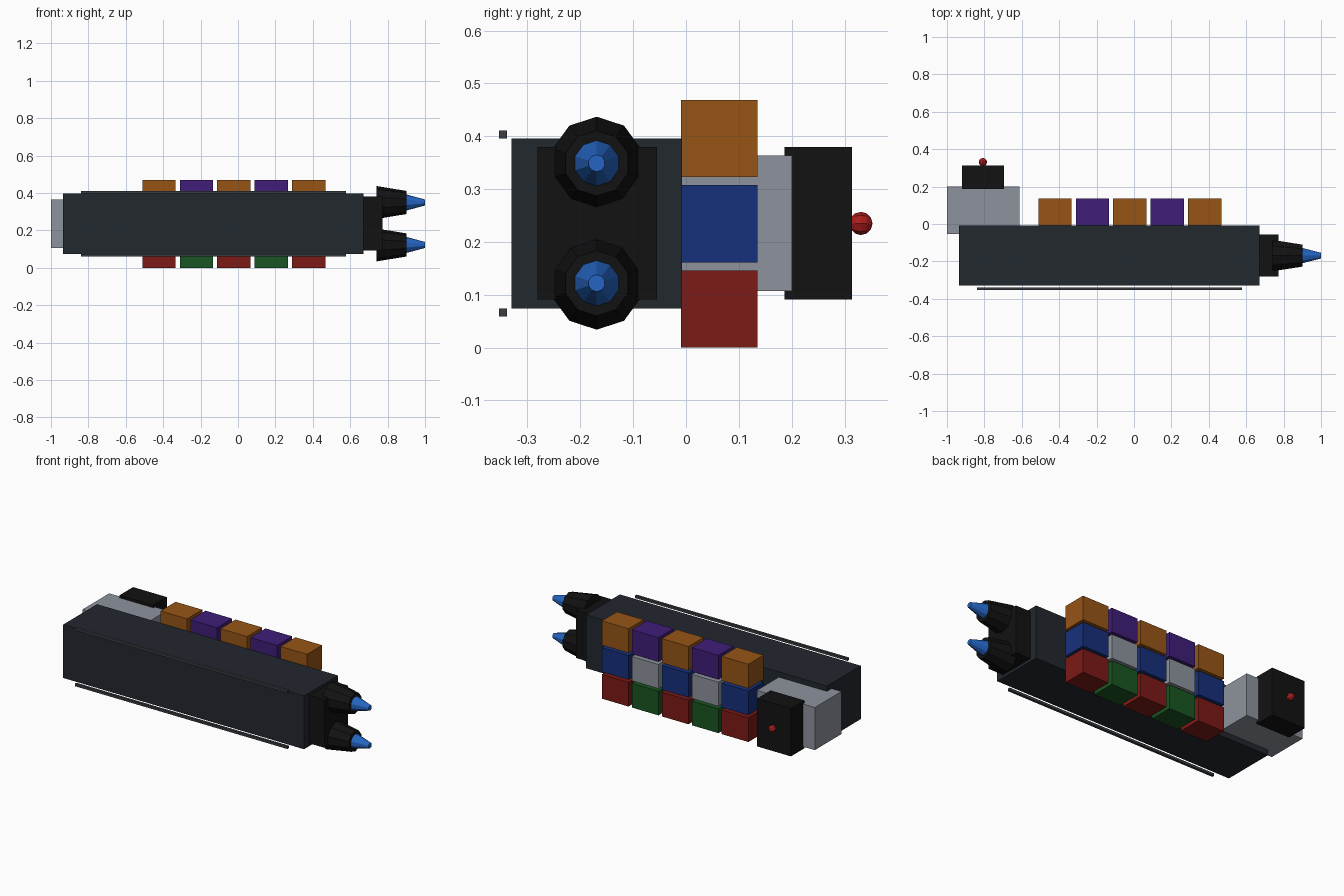
import bpy, bmesh
from mathutils import Matrix, Vector

if "Cube" in bpy.data.objects:
    bpy.data.objects.remove(bpy.data.objects["Cube"])

COLOURS = {
    "hull_dark": (0.016, 0.021, 0.028), "black": (0.006, 0.006, 0.006),
    "pale_grey": (0.27, 0.29, 0.34), "flame_blue": (0.018, 0.13, 0.55),
    "orange": (0.31, 0.09, 0.008), "purple": (0.05, 0.013, 0.19),
    "blue": (0.008, 0.03, 0.2), "red": (0.2, 0.01, 0.008),
    "green": (0.01, 0.09, 0.016), "steel": (0.04, 0.045, 0.055),
    "signal_red": (0.4, 0.012, 0.012),
}
MATS = {}
for key, rgb in COLOURS.items():
    MATS[key] = bpy.data.materials.new(key)
    MATS[key].diffuse_color = (*rgb, 1)


def add(name, bm, colour):
    mesh = bpy.data.meshes.new(name)
    bm.to_mesh(mesh)
    bm.free()
    mesh.materials.append(MATS[colour])
    obj = bpy.data.objects.new(name, mesh)
    bpy.context.collection.objects.link(obj)
    return obj


def box(name, x, y, z, colour):
    """Box from (min, max) ranges."""
    bm = bmesh.new()
    centre = Vector((sum(x) / 2, sum(y) / 2, sum(z) / 2))
    size = Matrix.Diagonal((x[1] - x[0], y[1] - y[0], z[1] - z[0], 1))
    bmesh.ops.create_cube(bm, size=1, matrix=Matrix.Translation(centre) @ size)
    return add(name, bm, colour)


def cone_x(name, x0, x1, y, z, r0, r1, colour, sides=10):
    """Truncated cone along +x with a corner pointing up."""
    bm = bmesh.new()
    turn = Matrix(((0, 0, 1, 0), (1, 0, 0, 0), (0, 1, 0, 0), (0, 0, 0, 1)))
    bmesh.ops.create_cone(bm, cap_ends=True, segments=sides, radius1=r0, radius2=r1,
                          depth=x1 - x0,
                          matrix=Matrix.Translation(((x0 + x1) / 2, y, z)) @ turn)
    return add(name, bm, colour)


# Hull and engine mount
box("hull", (-0.935, 0.672), (-0.33, -0.008), (0.074, 0.396), "hull_dark")
box("engine_mount", (0.66, 0.773), (-0.281, -0.055), (0.091, 0.38), "black")

# Engines with exhaust flames
for side, z in (("lower", 0.122), ("upper", 0.349)):
    cone_x(f"engine_bell_{side}", 0.74, 0.90, -0.169, z, 0.088, 0.062, "black")
    cone_x(f"exhaust_{side}", 0.885, 1.0, -0.169, z, 0.047, 0.016, "flame_blue")

# Long rails at the belly edges
for side, z in (("lower", 0.0665), ("upper", 0.4035)):
    box(f"rail_{side}", (-0.84, 0.577), (-0.354, -0.339), (z - 0.0075, z + 0.0075), "steel")

# Cargo containers: three rows of five in alternating colours
ROWS = (("red", "green"), ("blue", "pale_grey"), ("orange", "purple"))
for r, pair in enumerate(ROWS):
    for c in range(5):
        x, z = -0.511 + 0.2 * c, 0.1615 * r
        box(f"container_{r}_{c}", (x, x + 0.178), (-0.009, 0.135), (z, z + 0.146), pair[c % 2])

# Bridge block, command cabin and beacon
box("bridge_block", (-1.0, -0.613), (-0.053, 0.201), (0.107, 0.364), "pale_grey")
box("command_cabin", (-0.92, -0.695), (0.186, 0.314), (0.091, 0.38), "black")
bm = bmesh.new()
turn = Matrix(((0, 1, 0, 0), (0, 0, 1, 0), (1, 0, 0, 0), (0, 0, 0, 1)))
bmesh.ops.create_uvsphere(bm, u_segments=8, v_segments=6, radius=0.022,
                          matrix=Matrix.Translation((-0.808, 0.331, 0.235)) @ turn)
add("beacon", bm, "signal_red")

for m in bpy.data.materials:
    if m.users and not m.is_grease_pencil:
        m.use_nodes = True
        m.node_tree.nodes["Principled BSDF"].inputs["Base Color"].default_value = m.diffuse_color
